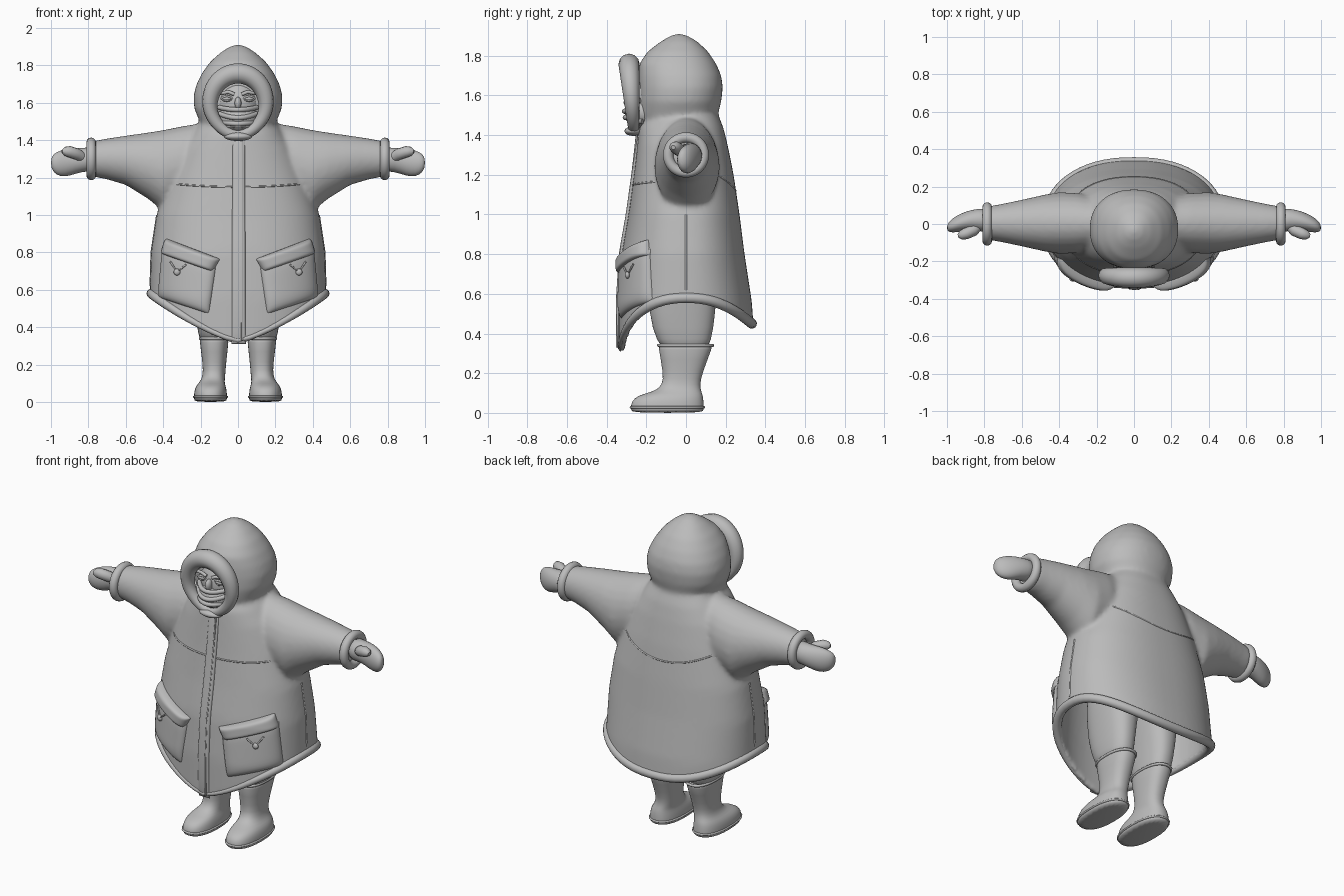
import bpy, bmesh, math
from mathutils import Vector

if "Cube" in bpy.data.objects:
    bpy.data.objects.remove(bpy.data.objects["Cube"])

grey = bpy.data.materials.new("clay_grey")
grey.use_nodes = True
grey.diffuse_color = (0.5, 0.5, 0.5, 1)
grey.node_tree.nodes["Principled BSDF"].inputs["Base Color"].default_value = grey.diffuse_color
P = 2.3  # squareness of the coat's cross-section


def power(v, e):
    return math.copysign(abs(v) ** e, v)


def sample(table, t):
    for a, b in zip(table, table[1:]):
        if t <= b[0]:
            k = max(0, (t - a[0]) / (b[0] - a[0]))
            return [p + (q - p) * k for p, q in zip(a[1:], b[1:])]
    return list(table[-1][1:])


def ring(centre, u, v, p=2, n=24):
    angles = [2 * math.pi * i / n for i in range(n)]
    return [Vector(centre) + Vector(u) * power(math.cos(a), 2 / p)
            + Vector(v) * power(math.sin(a), 2 / p) for a in angles]


def loft(bm, rings):
    rows = [[bm.verts.new(p) for p in r] for r in rings]
    n = len(rows[0])
    for a, b in zip(rows, rows[1:]):
        for i in range(n):
            bm.faces.new((a[i], a[(i + 1) % n], b[(i + 1) % n], b[i]))
    bm.faces.new(rows[0][::-1])
    bm.faces.new(rows[-1])


def finish(name, bm, subsurf=0):
    bmesh.ops.recalc_face_normals(bm, faces=bm.faces)
    me = bpy.data.meshes.new(name)
    bm.to_mesh(me)
    bm.free()
    me.materials.append(grey)
    for f in me.polygons:
        f.use_smooth = True
    ob = bpy.data.objects.new(name, me)
    bpy.context.collection.objects.link(ob)
    if subsurf:
        m = ob.modifiers.new("round", "SUBSURF")
        m.levels = m.render_levels = subsurf
    return ob


def tube(name, points, radius, radii=None, cyclic=False):
    cu = bpy.data.curves.new(name, "CURVE")
    cu.dimensions = "3D"
    cu.bevel_depth, cu.bevel_resolution, cu.use_fill_caps = radius, 4, True
    sp = cu.splines.new("POLY")
    sp.points.add(len(points) - 1)
    for i, p in enumerate(points):
        sp.points[i].co = (*p, 1)
        sp.points[i].radius = radii[i] if radii else 1
    sp.use_cyclic_u = cyclic
    sp.use_smooth = True
    cu.materials.append(grey)
    bpy.context.collection.objects.link(bpy.data.objects.new(name, cu))


def ball(name, centre, size):
    bm = bmesh.new()
    bmesh.ops.create_uvsphere(bm, u_segments=24, v_segments=16, radius=1)
    for v in bm.verts:
        v.co = Vector(c + a * s for c, a, s in zip(centre, v.co, size))
    finish(name, bm)


# Coat: height, half width, front depth, back depth
COAT = [(0.3, .47, .34, .35), (0.56, .472, .34, .332), (0.8, .465, .325, .295),
        (1.0, .435, .29, .27), (1.2, .37, .262, .24), (1.35, .31, .245, .21),
        (1.45, .24, .235, .185), (1.53, .18, .18, .15)]


def coat_point(a, z, inset=0.0):
    w, f, b = sample(COAT, z)
    s, c = math.sin(a), math.cos(a)
    d = f if c > 0 else b
    return Vector(((w - inset) * power(s, 2 / P), -(d - inset) * power(c, 2 / P), z))


def hem(a):
    s = abs(math.sin(a))
    return 0.31 + 0.25 * s ** 1.2 if math.cos(a) > 0 else 0.43 + 0.13 * s ** 2


def on_coat(x, z, lift=0.0, back=False):
    w, f, b = sample(COAT, z)
    d = b if back else -f
    y = d * max(0.0, 1 - abs(x / w) ** P) ** (1 / P)
    return Vector((x, y, z)) + Vector((x / w ** 2, y / d ** 2, 0)).normalized() * lift


bm = bmesh.new()
turn = [2 * math.pi * i / 64 for i in range(64)]
shell = [[coat_point(a, hem(a) + (1.0 - hem(a)) * v / 6, 0.035) for a in turn]
         for v in range(6, -1, -1)]
shell += [[coat_point(a, hem(a) + (1.53 - hem(a)) * v / 24) for a in turn] for v in range(25)]
loft(bm, shell)

# Hood: height, half width, front y, back y
HOOD = [(1.40, .17, -.2, .12), (1.5, .205, -.235, .16), (1.57, .235, -.24, .178),
        (1.64, .238, -.24, .186), (1.7, .222, -.24, .178), (1.76, .192, -.235, .152),
        (1.82, .148, -.195, .112), (1.87, .092, -.13, .06), (1.9, .045, -.08, .01),
        (1.91, .015, -.05, -.02)]
loft(bm, [ring((0, (f + b) / 2, z), (w, 0, 0), (0, (b - f) / 2, 0), 2.2, 40)
          for z, w, f, b in HOOD])

# Sleeves: distance out, top, bottom, depth
SLEEVE = [(.15, 1.5, 1.1, .13), (.3, 1.475, 1.05, .16), (.4, 1.455, 1.02, .165),
          (.48, 1.442, 1.085, .152), (.6, 1.425, 1.16, .125), (.7, 1.41, 1.19, .104),
          (.78, 1.395, 1.205, .09)]
for s in (1, -1):
    loft(bm, [ring((s * x, 0.005, (t + b) / 2), (0, d, 0), (0, 0, (t - b) / 2))
              for x, t, b, d in SLEEVE])
coat = finish("coat", bm)
m = coat.modifiers.new("blend", "REMESH")
m.mode, m.voxel_size, m.use_smooth_shade = "VOXEL", 0.012, True
m = coat.modifiers.new("soften", "SMOOTH")
m.factor, m.iterations = 0.5, 12

# Hem roll, hood rim and seams
tube("hem_roll", [coat_point(a, hem(a) + .02, .008) for a in turn], .026,
     [1 - .5 * max(0, math.cos(a)) ** 4 for a in turn], True)
tube("hood_rim", [(.15 * math.sin(a) * (1 - .12 * (math.cos(a) < 0) * math.cos(a) ** 2),
                   -.275 - .012 * math.cos(a), 1.592 + .165 * math.cos(a)) for a in turn],
     .052, [.78 + .25 * math.cos(a) for a in turn], True)
span = [i / 12 for i in range(-12, 13)]
tube("front_yoke_seam", [on_coat(.33 * t, 1.15 + .015 * t * t, -.002) for t in span], .005)
tube("back_yoke_seam", [on_coat(.34 * t, 1.12 + .1 * t * t, -.002, True) for t in span], .005)


def patch(name, corners, lift, n=20):
    """Padded panel lying on the coat; corners are (x, z) going round."""
    a, b, c, d = (Vector(p) for p in corners)
    bm = bmesh.new()
    grid = []
    for j in range(n + 1):
        row = []
        for i in range(n + 1):
            u, v = (.5 - .5 * math.cos(math.pi * k / n) for k in (i, j))
            q = a.lerp(b, u).lerp(d.lerp(c, u), v)
            edge = (1 - abs(2 * u - 1) ** 6) * (1 - abs(2 * v - 1) ** 6)
            row.append(bm.verts.new(on_coat(q.x, q.y, lift * edge ** .5 - .008)))
        grid.append(row)
    for r, t in zip(grid, grid[1:]):
        for i in range(n):
            bm.faces.new((r[i], r[i + 1], t[i + 1], t[i]))
    ob = finish(name, bm)
    ob.modifiers.new("thickness", "SOLIDIFY").thickness = 0.004


patch("zip_placket", [(-.035, .31), (.042, .31), (.038, 1.43), (-.03, 1.43)], .02)
tube("placket_edge", [on_coat(.022, .33 + 1.08 * i / 20, .009) for i in range(21)], .005)

for s, side in ((1, "left"), (-1, "right")):
    # Pockets with flap, toggle and cord
    patch(side + "_pocket", [(s * x, z) for x, z in
                             ((.43, .56), (.155, .47), (.115, .74), (.405, .84))], .034)
    patch(side + "_pocket_flap", [(s * x, z) for x, z in
                                  ((.41, .795), (.135, .695), (.095, .765), (.385, .875))], .052)
    knob = on_coat(s * .31, .695, .032)
    ball(side + "_pocket_toggle", knob, (.018, .012, .018))
    tube(side + "_toggle_cord", [on_coat(s * .345, .75, .028), knob,
                                 on_coat(s * .265, .735, .03)], .005)
    tube(side + "_side_seam", [(s * (sample(COAT, z)[0] - .003), 0, z)
                               for z in (.62, .7, .8, .9, 1.0)], .006)

    # Cuff, mitten and thumb
    tube(side + "_cuff", [(s * .785, .09 * math.cos(a), 1.3 + .088 * math.sin(a))
                          for a in turn], .026, cyclic=True)
    bm = bmesh.new()
    MITTEN = [(.76, 1.3, .07, .015, .07), (.84, 1.295, .062, .025, .058),
              (.9, 1.282, .075, .015, .052), (.95, 1.275, .071, 0, .045),
              (.985, 1.277, .052, -.014, .032), (1.0, 1.28, .022, -.02, .014)]
    loft(bm, [ring((s * x, y, z), (0, d, 0), (0, 0, h)) for x, z, h, y, d in MITTEN])
    finish(side + "_mitten", bm, 1)
    tube(side + "_thumb", [(s * x, y, z) for x, y, z in
                           ((.82, 0, 1.3), (.86, -.035, 1.325), (.9, -.052, 1.338),
                            (.925, -.06, 1.34), (.94, -.064, 1.338))],
         .031, [.8, 1, 1, .8, .35])

    # Boot and trouser leg: height, centre x, half width, front y, back y
    BOOT = [(0, .147, .085, -.275, .088), (.015, .147, .09, -.28, .092),
            (.06, .147, .088, -.278, .09), (.09, .145, .078, -.24, .085),
            (.108, .138, .066, -.16, .078), (.14, .128, .06, -.118, .07),
            (.2, .126, .062, -.115, .082), (.34, .128, .08, -.142, .138),
            (.35, .128, .076, -.138, .134)]
    LEG = [(.3, .13, .065, -.1, .1), (.36, .138, .076, -.15, .128),
           (.5, .143, .088, -.19, .15), (.7, .138, .12, -.19, .16), (.85, .13, .13, -.17, .15)]
    for name, rows in (("_boot", BOOT), ("_trouser_leg", LEG)):
        bm = bmesh.new()
        loft(bm, [ring((s * x, (f + b) / 2, z), (w, 0, 0), (0, (b - f) / 2, 0), 2.4)
                  for z, x, w, f, b in rows])
        finish(side + name, bm, 1)
    tube(side + "_boot_welt", ring((s * .147, -.094, .028), (.088, 0, 0), (0, .184, 0), 2.4),
         .006, cyclic=True)
    tube(side + "_boot_top", ring((s * .128, -.002, .34), (.074, 0, 0), (0, .136, 0), 2.4),
         .008, cyclic=True)

    # Eyes and brows
    ball(side + "_eye", (s * .06, -.268, 1.622), (.024, .014, .012))
    for name, z, r in (("_upper_lid", .014, .006), ("_lower_lid", -.012, .005)):
        tube(side + name, [(s * (.06 + .03 * t), -.277 + .012 * abs(t), 1.622 + z * (1 - t * t))
                           for t in (-1, -.5, 0, .5, 1)], r)
    tube(side + "_brow", [(s * x, y, z) for x, y, z in
                          ((.02, -.28, 1.645), (.05, -.28, 1.658), (.095, -.26, 1.65))], .01)

# Face, nose, wrapped scarf and collar
ball("head", (0, -.14, 1.59), (.125, .138, .15))
ball("nose", (0, -.284, 1.598), (.018, .026, .034))
ball("scarf", (0, -.2, 1.515), (.112, .108, .085))
for k, (z, dip, y) in enumerate(((1.575, .012, -.302), (1.542, .022, -.31),
                                 (1.5, .012, -.306), (1.468, -.012, -.29))):
    tube("scarf_fold_%d" % (k + 1), [(.1 * t, y + .07 * t * t, z - dip * (1 - t * t))
                                     for t in span], .013)
ball("collar_front", (0, -.265, 1.42), (.075, .045, .024))
